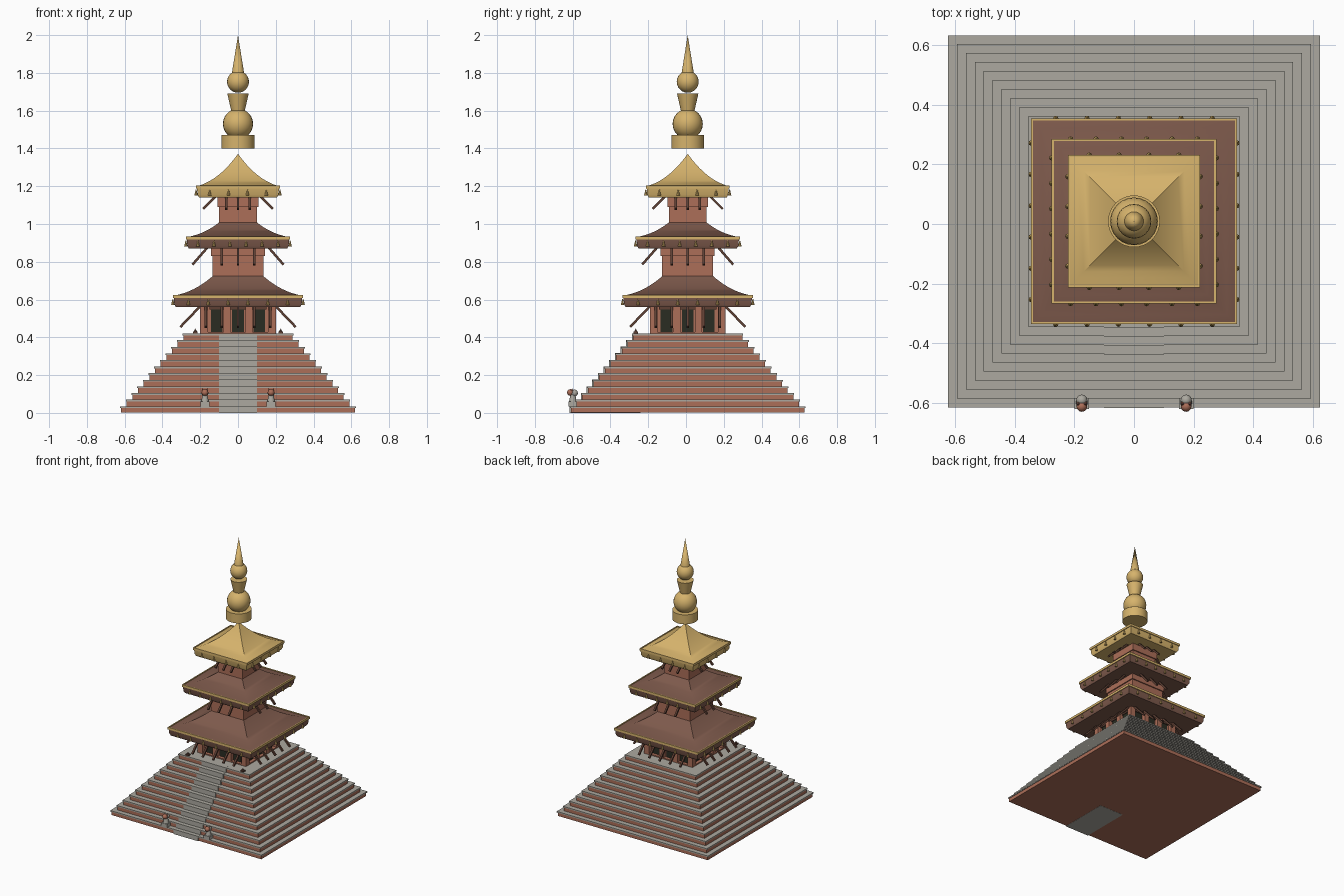
import bpy, bmesh, math
from mathutils import Vector, Matrix

cube = bpy.data.objects.get("Cube")
if cube:
    bpy.data.objects.remove(cube, do_unlink=True)

CY = 0.009  # temple axis sits slightly behind the origin


def material(name, r, g, b):
    lin = [((c / 255 + 0.055) / 1.055) ** 2.4 for c in (r, g, b)] + [1]
    m = bpy.data.materials.new(name)
    m.use_nodes = True
    m.diffuse_color = lin
    m.node_tree.nodes["Principled BSDF"].inputs["Base Color"].default_value = lin
    return m


STONE = material("grey stone", 172, 169, 160)
BRICK = material("red brick", 172, 110, 88)
TILE = material("brown roof tile", 126, 90, 76)
WOOD = material("dark wood", 94, 64, 52)
GOLD = material("gold", 214, 179, 108)
DARK = material("dark opening", 42, 44, 34)


def finish(name, bm, mat, smooth=False):
    bmesh.ops.recalc_face_normals(bm, faces=bm.faces)
    me = bpy.data.meshes.new(name)
    bm.to_mesh(me)
    bm.free()
    me.materials.append(mat)
    ob = bpy.data.objects.new(name, me)
    ob.location.y = CY
    bpy.context.collection.objects.link(ob)
    if smooth:
        bpy.ops.object.select_all(action='DESELECT')
        ob.select_set(True)
        bpy.context.view_layer.objects.active = ob
        bpy.ops.object.shade_smooth_by_angle(angle=math.radians(35))
    return ob


def box(bm, lo, hi, turn=0):
    size = [b - a for a, b in zip(lo, hi)]
    mid = [(a + b) / 2 for a, b in zip(lo, hi)]
    m = Matrix.Rotation(turn, 4, 'Z') @ Matrix.Translation(mid) @ Matrix.Diagonal((*size, 1))
    bmesh.ops.create_cube(bm, size=1, matrix=m)


def slab(bm, half, z0, z1):
    box(bm, (-half, -half, z0), (half, half, z1))


def beam(bm, p, q, w):
    p, q = Vector(p), Vector(q)
    rot = (q - p).to_track_quat('Z', 'Y').to_matrix().to_4x4()
    m = Matrix.Translation((p + q) / 2) @ rot @ Matrix.Diagonal((w, w, (q - p).length, 1))
    bmesh.ops.create_cube(bm, size=1, matrix=m)


def cone(bm, r0, r1, z0, z1, x=0, y=0, sides=24):
    bmesh.ops.create_cone(bm, cap_ends=True, segments=sides, radius1=r0, radius2=r1,
                          depth=z1 - z0, matrix=Matrix.Translation((x, y, (z0 + z1) / 2)))


def ball(bm, r, x, y, z, seg=24):
    bmesh.ops.create_uvsphere(bm, u_segments=seg, v_segments=seg // 2, radius=r,
                              matrix=Matrix.Translation((x, y, z)))


def square_loft(name, rings, mat):
    """Loft square rings given as (half width, height)."""
    bm = bmesh.new()
    loops = [[bm.verts.new((sx * h, sy * h, z))
              for sx, sy in ((-1, -1), (1, -1), (1, 1), (-1, 1))] for h, z in rings]
    for a, b in zip(loops, loops[1:]):
        for i in range(4):
            j = (i + 1) % 4
            bm.faces.new((a[i], a[j], b[j], b[i]))
    bm.faces.new(loops[0])
    bm.faces.new(loops[-1])
    return finish(name, bm, mat, True)


TURNS = [k * math.pi / 2 for k in range(4)]

# Stepped plinth: brick risers, overhanging stone treads, front stair
STEPS, RISE, RUN, BASE = 12, 0.035, 0.03, 0.624
risers, treads, stair = bmesh.new(), bmesh.new(), bmesh.new()
for i in range(STEPS):
    half, z = BASE - i * RUN, i * RISE
    slab(risers, half - 0.005, max(z, 0.001), z + RISE - 0.008)
    slab(treads, half, z + RISE - 0.009, z + RISE)
    box(stair, (-0.1, -half - 0.002, 0), (0.1, -0.25, z + RISE + 0.001))
finish("plinth_risers", risers, BRICK)
finish("plinth_treads", treads, STONE)
finish("front_stair", stair, STONE)

# Guardian statues beside the stair, and small ornaments on the platform
bodies, heads, lamps = bmesh.new(), bmesh.new(), bmesh.new()
for s in (-1, 1):
    x, y = s * 0.175, -0.608
    box(bodies, (x - 0.024, y - 0.022, 0.035), (x + 0.024, y + 0.024, 0.06))
    cone(bodies, 0.02, 0.013, 0.06, 0.098, x, y, 12)
    ball(bodies, 0.019, x, y + 0.008, 0.105, 12)
    ball(heads, 0.018, x, y - 0.013, 0.108, 12)
    for e in (-1, 1):
        cone(heads, 0.007, 0, 0.115, 0.132, x + e * 0.012, y - 0.004, 6)
    box(lamps, (s * 0.226 - 0.012, -0.287, 0.42), (s * 0.226 + 0.012, -0.263, 0.43))
    cone(lamps, 0.009, 0, 0.43, 0.447, s * 0.226, -0.275, 8)
finish("guardian_bodies", bodies, STONE, True)
finish("guardian_heads", heads, BRICK, True)
finish("platform_ornaments", lamps, WOOD)

# Ground storey: walls, pillars, door openings
walls, pillars, doors, frames = (bmesh.new() for _ in range(4))
slab(walls, 0.17, 0.42, 0.6)
slab(walls, 0.2, 0.42, 0.428)
for t in TURNS:
    for x in (-0.18, -0.058, 0.058, 0.18):
        box(pillars, (x - 0.019, -0.2, 0.42), (x + 0.019, -0.16, 0.57), t)
    for x in (-0.112, 0, 0.112):
        box(doors, (x - 0.031, -0.176, 0.428), (x + 0.031, -0.169, 0.548), t)
        box(frames, (x - 0.04, -0.182, 0.548), (x + 0.04, -0.168, 0.56), t)
finish("ground_walls", walls, BRICK)
finish("ground_pillars", pillars, BRICK)
finish("door_openings", doors, DARK)
finish("door_lintels", frames, WOOD)

# Upper storeys with a wider lintel course
for name, half, z0, z1 in (("middle", 0.135, 0.71, 0.9), ("upper", 0.1, 1.0, 1.16)):
    bm = bmesh.new()
    slab(bm, half, z0, z1)
    slab(bm, half + 0.008, z1 - 0.07, z1)
    finish(name + "_walls", bm, BRICK)

# Roofs: (name, eave half, eave z, top half, top z, tile, bell pitch, bells,
#         strut start, strut end, strut pitch, struts)
ROOFS = (
    ("lower", 0.345, 0.56, 0.13, 0.728, TILE, 0.105, 6, (0.19, 0.575), (0.305, 0.455), 0.085, 5),
    ("middle", 0.276, 0.87, 0.083, 1.022, TILE, 0.085, 6, (0.145, 0.895), (0.241, 0.785), 0.085, 3),
    ("upper", 0.222, 1.14, 0.001, 1.37, GOLD, 0.1, 4, (0.105, 1.16), (0.185, 1.08), 0.063, 3),
)
for name, half, z, top, ztop, mat, pitch, bells, a, b, gap, struts in ROOFS:
    # Flared fascia and concave roof slope
    rim = z + 0.062
    rings = [(half - 0.016, z), (half - 0.008, z + 0.015), (half - 0.004, rim - 0.003), (half - 0.012, rim)]
    n = 10
    for i in range(1, n + 1):
        f = i / n
        rings.append((half - 0.012 - (half - 0.012 - top) * f, rim + (ztop - rim) * (0.4 * f + 0.6 * f ** 2.2)))
    square_loft(name + "_roof", rings, mat)
    # Gold eave trim, open square ring
    trim, bell, strut = bmesh.new(), bmesh.new(), bmesh.new()
    for t in TURNS:
        box(trim, (-half, -half, rim - 0.014), (half, -half + 0.007, rim + 0.003), t)
        for i in range(bells):
            x = (i - (bells - 1) / 2) * pitch
            p = Matrix.Rotation(t, 3, 'Z') @ Vector((x, -half, 0))
            cone(bell, 0.009, 0.002, z + 0.012, z + 0.042, p.x, p.y, 8)
        for i in range(struts):
            x = (i - (struts - 1) / 2) * gap
            rot = Matrix.Rotation(t, 3, 'Z')
            beam(strut, rot @ Vector((x, -a[0], a[1])), rot @ Vector((x, -b[0], b[1])), 0.013)
    finish(name + "_eave_trim", trim, GOLD)
    finish(name + "_eave_bells", bell, GOLD, True)
    finish(name + "_struts", strut, WOOD)

# Finial stack
bm = bmesh.new()
cone(bm, 0.087, 0.087, 1.4, 1.47, sides=32)
ball(bm, 0.08, 0, 0, 1.53)
cone(bm, 0.036, 0.057, 1.6, 1.692)
ball(bm, 0.058, 0, 0, 1.753)
cone(bm, 0.033, 0, 1.795, 2.0)
finish("finial", bm, GOLD, True)
